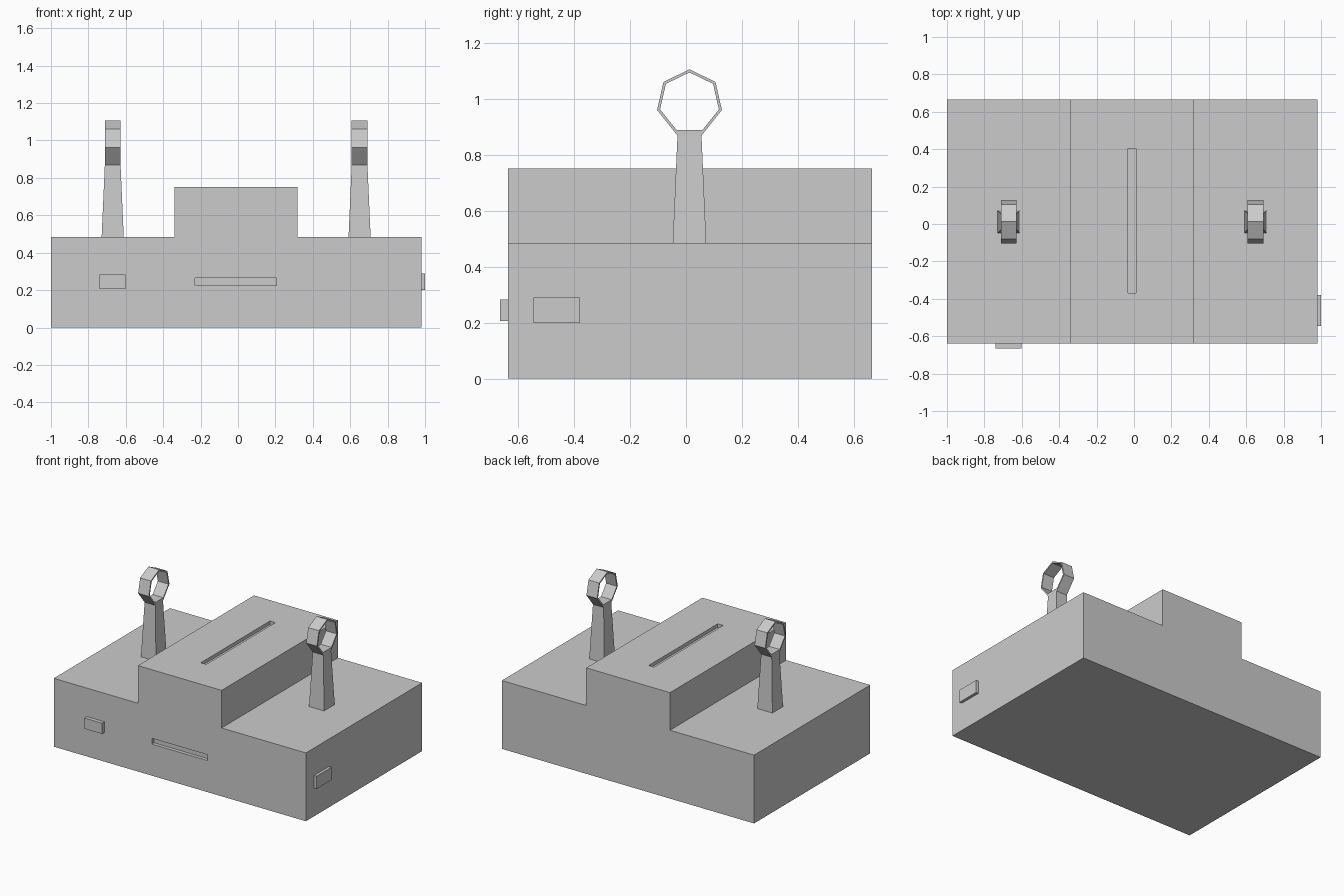
import bpy, bmesh, math

if "Cube" in bpy.data.objects:
    bpy.data.objects.remove(bpy.data.objects["Cube"])

CX, CY = -0.01, 0.0125   # symmetry centre of the body
DECK = 0.485             # height of the side decks


def finish(name, bm):
    bmesh.ops.recalc_face_normals(bm, faces=bm.faces)
    mesh = bpy.data.meshes.new(name)
    bm.to_mesh(mesh)
    bm.free()
    ob = bpy.data.objects.new(name, mesh)
    bpy.context.collection.objects.link(ob)
    return ob


def box(name, x0, x1, y0, y1, z0, z1):
    bm = bmesh.new()
    bmesh.ops.create_cube(bm, size=1)
    for v in bm.verts:
        v.co = ((x0 + x1) / 2 + v.co.x * (x1 - x0),
                (y0 + y1) / 2 + v.co.y * (y1 - y0),
                (z0 + z1) / 2 + v.co.z * (z1 - z0))
    return finish(name, bm)


# Body: stepped profile extruded front to back
profile = [(-1, 0), (0.98, 0), (0.98, DECK), (0.318, DECK),
           (0.318, 0.752), (-0.34, 0.752), (-0.34, DECK), (-1, DECK)]
bm = bmesh.new()
face = bm.faces.new([bm.verts.new((x, -0.638, z)) for x, z in profile])
ext = bmesh.ops.extrude_face_region(bm, geom=[face])
bmesh.ops.translate(bm, vec=(0, 1.303, 0),
                    verts=[g for g in ext["geom"] if isinstance(g, bmesh.types.BMVert)])
body = finish("body", bm)

# Recessed slots in the top and the front
cutters = [box("top_slot_cutter", -0.033, 0.01, -0.37, 0.405, 0.727, 0.8),
           box("front_slot_cutter", -0.23, 0.207, -0.7, -0.613, 0.224, 0.265)]
for cutter in cutters:
    mod = body.modifiers.new(cutter.name, 'BOOLEAN')
    mod.operation = 'DIFFERENCE'
    mod.solver = 'EXACT'
    mod.object = cutter
    cutter.hide_render = True
    cutter.display_type = 'WIRE'

# Buttons on the front and right faces
box("front_button", -0.74, -0.602, -0.665, -0.63, 0.207, 0.283)
box("side_button", 0.97, 1.0, -0.545, -0.38, 0.2, 0.29)


def ring_post(name, x):
    """Tapered post that flows into a seven-sided ring."""
    half, zc = 0.042, 0.988
    bm = bmesh.new()
    outer, inner = [], []
    for i in range(7):
        a = math.tau * i / 7
        s, c = math.sin(a), math.cos(a)
        oy, oz = 0.119 * s, zc + 0.119 * c
        if i in (3, 4):   # lower corners run down into the post top
            oy, oz = math.copysign(0.043, s), 0.87
        outer.append([bm.verts.new((x + d, CY + oy, oz)) for d in (-half, half)])
        inner.append([bm.verts.new((x + d, CY + 0.108 * s, zc + 0.108 * c))
                      for d in (-half, half)])
    for i in range(7):
        j = (i + 1) % 7
        o, p, n, m = outer[i], outer[j], inner[i], inner[j]
        if i != 3:
            bm.faces.new((o[0], o[1], p[1], p[0]))
        bm.faces.new((n[0], m[0], m[1], n[1]))
        for k in (0, 1):
            bm.faces.new((o[k], p[k], m[k], n[k]))
    # Post below the open bottom side of the ring
    top = [outer[3][0], outer[3][1], outer[4][1], outer[4][0]]
    foot = [bm.verts.new((x + sx * 0.059, CY + sy * 0.06, DECK))
            for sx, sy in ((-1, 1), (1, 1), (1, -1), (-1, -1))]
    for i in range(4):
        j = (i + 1) % 4
        bm.faces.new((top[i], top[j], foot[j], foot[i]))
    bm.faces.new(foot)
    return finish(name, bm)


for side, sign in (("left", -1), ("right", 1)):
    ring_post(side + "_ring_post", CX + sign * 0.66)
